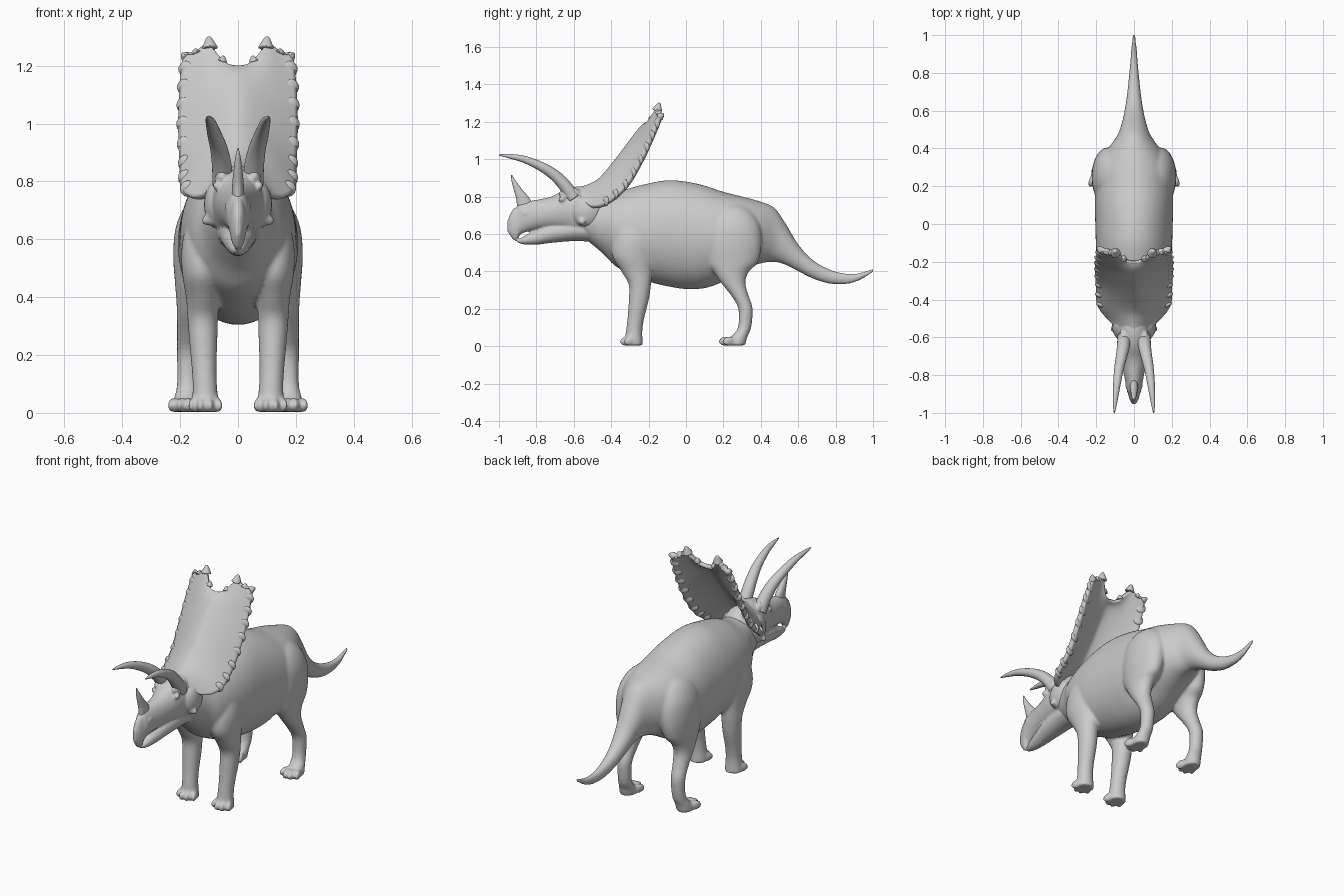
import bpy, bmesh, math
from mathutils import Vector, Matrix

if "Cube" in bpy.data.objects:
    bpy.data.objects.remove(bpy.data.objects["Cube"])

Y, Z = Vector((0, 1, 0)), Vector((0, 0, 1))


def spline(pts, t):
    """Catmull-Rom through tuples; t runs from 0 to len-1."""
    i = min(int(t), len(pts) - 2)
    f = t - i
    a, b, c, d = (pts[max(0, min(len(pts) - 1, i + k))] for k in (-1, 0, 1, 2))
    return [0.5 * (2*q + (r - p)*f + (2*p - 5*q + 4*r - s)*f*f + (3*q - p - 3*r + s)*f**3)
            for p, q, r, s in zip(a, b, c, d)]


def tube(bm, pts, up=None, n=40, sub=6):
    """Loft ellipses through stations (x, y, z, radius across, radius along up)."""
    steps = (len(pts) - 1) * sub
    st = [spline(pts, i / sub) for i in range(steps + 1)]
    rings = []
    for i, s in enumerate(st):
        c, side, u = Vector(s[:3]), Vector((1, 0, 0)), up
        if up is None:
            tan = (Vector(st[min(i + 1, steps)][:3]) - Vector(st[max(i - 1, 0)][:3])).normalized()
            side = (side - tan * side.dot(tan)).normalized()
            u = tan.cross(side)
        r1, r2 = max(s[3], .001), max(s[4], .001)
        rings.append([bm.verts.new(c + side * r1 * math.cos(a) + u * r2 * math.sin(a))
                      for a in (2 * math.pi * k / n for k in range(n))])
    for a, b in zip(rings, rings[1:]):
        for k in range(n):
            bm.faces.new((a[k], a[(k + 1) % n], b[(k + 1) % n], b[k]))
    bm.faces.new(rings[0])
    bm.faces.new(rings[-1])


def blob(bm, loc, size, direction=Z):
    """Ellipsoid whose local z follows direction."""
    m = Matrix.Translation(loc) @ Vector(direction).to_track_quat('Z', 'Y').to_matrix().to_4x4() \
        @ Matrix.Diagonal((*size, 1))
    bmesh.ops.create_uvsphere(bm, u_segments=20, v_segments=12, radius=1, matrix=m)


def spike(bm, loc, r, length, direction):
    """Small blunt cone standing on loc."""
    d = Vector(direction).normalized()
    m = Matrix.Translation(Vector(loc) + d * length / 2) @ d.to_track_quat('Z', 'Y').to_matrix().to_4x4()
    bmesh.ops.create_cone(bm, cap_ends=True, segments=14, radius1=r, radius2=r * .25, depth=length, matrix=m)


def finish(name, bm, voxel=0, smooth=0):
    bmesh.ops.recalc_face_normals(bm, faces=bm.faces)
    for f in bm.faces:
        f.smooth = True
    me = bpy.data.meshes.new(name)
    bm.to_mesh(me)
    bm.free()
    ob = bpy.data.objects.new(name, me)
    bpy.context.collection.objects.link(ob)
    if voxel:
        m = ob.modifiers.new("fuse", 'REMESH')
        m.mode, m.voxel_size, m.use_smooth_shade = 'VOXEL', voxel, True
        m = ob.modifiers.new("soften", 'SMOOTH')
        m.factor, m.iterations = .5, smooth
    return ob


def profile(rows):
    """(y, top, bottom, half width) rows to tube stations."""
    return [(0, y, (t + b) / 2, w, (t - b) / 2) for y, t, b, w in rows]


# Torso and tail
bm = bmesh.new()
tube(bm, profile([
    (-.56, .80, .59, .085), (-.45, .805, .50, .12), (-.38, .815, .43, .158), (-.30, .845, .385, .18),
    (-.20, .87, .345, .196), (-.10, .887, .32, .202), (0, .88, .305, .205), (.10, .858, .31, .208),
    (.20, .825, .345, .205), (.30, .80, .40, .19), (.39, .775, .44, .142), (.47, .742, .45, .088),
    (.53, .66, .435, .066), (.60, .545, .40, .05), (.68, .46, .36, .038), (.77, .41, .333, .028),
    (.86, .388, .331, .02), (.93, .393, .352, .015), (1.004, .417, .397, .008)]), Z, 56)

# Legs and toes, fused into the body
front = [(.09, -.26, .74, .03, .05), (.112, -.27, .66, .062, .09), (.125, -.28, .57, .07, .11),
         (.125, -.285, .48, .068, .108),
         (.122, -.263, .40, .058, .083), (.122, -.247, .33, .053, .06), (.12, -.252, .25, .049, .054),
         (.117, -.268, .15, .043, .045), (.114, -.277, .08, .043, .044), (.113, -.28, .004, .05, .05)]
hind = [(.07, .24, .78, .02, .03), (.10, .245, .73, .07, .10), (.126, .248, .65, .087, .145),
        (.14, .25, .55, .084, .155),
        (.15, .25, .45, .068, .135), (.157, .242, .40, .057, .096), (.163, .252, .34, .048, .066),
        (.168, .288, .27, .043, .047), (.172, .318, .20, .039, .039), (.174, .313, .10, .037, .036),
        (.18, .285, .05, .042, .044), (.183, .262, .004, .046, .055)]
for s in (1, -1):
    for leg, toe_y in ((front, -.32), (hind, .208)):
        tube(bm, [(s * p[0], *p[1:]) for p in leg], Y)
        for i in (-1.5, -.5, .5, 1.5):
            blob(bm, (s * leg[-1][0] + i * .027, toe_y + .01 * i * i, .027), (.0155, .027, .038),
                 (i * .25, -1, -.15))
finish("body", bm, .007, 14)

# Head: skull with hooked beak, lower jaw, cheek flanges, brows
bm = bmesh.new()
tube(bm, profile([
    (-.954, .675, .61, .009), (-.93, .725, .575, .023), (-.905, .748, .562, .03), (-.88, .768, .60, .038),
    (-.80, .782, .622, .053), (-.72, .80, .625, .068), (-.64, .84, .61, .083), (-.56, .855, .585, .092),
    (-.48, .84, .58, .095), (-.40, .79, .58, .08)]), Z)
tube(bm, profile([
    (-.90, .568, .553, .012), (-.86, .592, .543, .027), (-.79, .625, .543, .042),
    (-.72, .655, .552, .056), (-.58, .68, .562, .07), (-.44, .70, .55, .08)]), Z)
for s in (1, -1):
    blob(bm, (s * .068, -.53, .72), (.05, .085, .085))
    spike(bm, (s * .082, -.555, .675), .036, .044, (s, 0, -.35))
    blob(bm, (s * .056, -.62, .815), (.026, .06, .035))
    blob(bm, (s * .075, -.665, .785), (.012, .018, .014))
    blob(bm, (s * .034, -.85, .71), (.012, .03, .02))
finish("head", bm, .006, 7)

# Horns
bm = bmesh.new()
tube(bm, [(0, -.855, .74, .022, .048), (0, -.872, .79, .02, .036), (0, -.90, .84, .015, .022),
          (0, -.922, .885, .009, .011), (0, -.932, .915, .002, .003)], Y, 24)
finish("nose_horn", bm)
for s, side in ((1, "left"), (-1, "right")):
    bm = bmesh.new()
    tube(bm, [(s * x, y, z, r, r) for x, y, z, r in (
        (.052, -.60, .79, .036), (.056, -.645, .855, .034), (.066, -.70, .912, .03), (.08, -.77, .958, .025),
        (.092, -.86, .997, .019), (.10, -.94, 1.015, .012), (.104, -1.0, 1.022, .003))], None, 24)
    finish("brow_horn_" + side, bm)

# Frill: ridge line (y, z) and side edge (x, y, z), bowed backward between
frill_rows = [(-.59, .835, .06, -.57, .80), (-.53, .85, .125, -.505, .745), (-.455, .892, .186, -.425, .762),
              (-.362, 1.002, .194, -.322, .848), (-.282, 1.108, .2, -.24, .985),
              (-.233, 1.17, .197, -.178, 1.12), (-.20, 1.19, .186, -.132, 1.235)]


def frill_point(u, t):
    cy, cz, ex, ey, ez = spline(frill_rows, t)
    k = abs(u) ** 1.5
    lift = .06 * math.exp(-((abs(u) - .55) / .22) ** 2) * max(0, t - 4.5) / 1.5
    return Vector((u * ex, cy + (ey - cy) * k + lift * .4, cz + (ez - cz) * k + lift))


bm = bmesh.new()
grid = [[bm.verts.new(frill_point(i / 16, j / 6)) for i in range(-16, 17)] for j in range(37)]
for a, b in zip(grid, grid[1:]):
    for i in range(32):
        bm.faces.new((a[i], a[i + 1], b[i + 1], b[i]))
m = finish("frill", bm).modifiers.new("thickness", 'SOLIDIFY')
m.thickness, m.offset = .024, 0

# Knobs along the frill edge and spikes along its top
bm = bmesh.new()
for s in (1, -1):
    for i in range(8):
        p = frill_point(s * .93, 2.0 + i * .5)
        blob(bm, p, (.014, .03, .03), (s, .35, .1))
    for u, r, h, d in ((.3, .022, .026, (-.3, .3, 1)), (.52, .03, .045, (.1, .3, 1)),
                       (.76, .024, .026, (.3, .6, 1)), (.94, .024, .032, (.7, .7, .5))):
        spike(bm, frill_point(s * u, 5.9), r, h, (s * d[0], d[1], d[2]))
finish("frill_spikes", bm, .005, 4)
